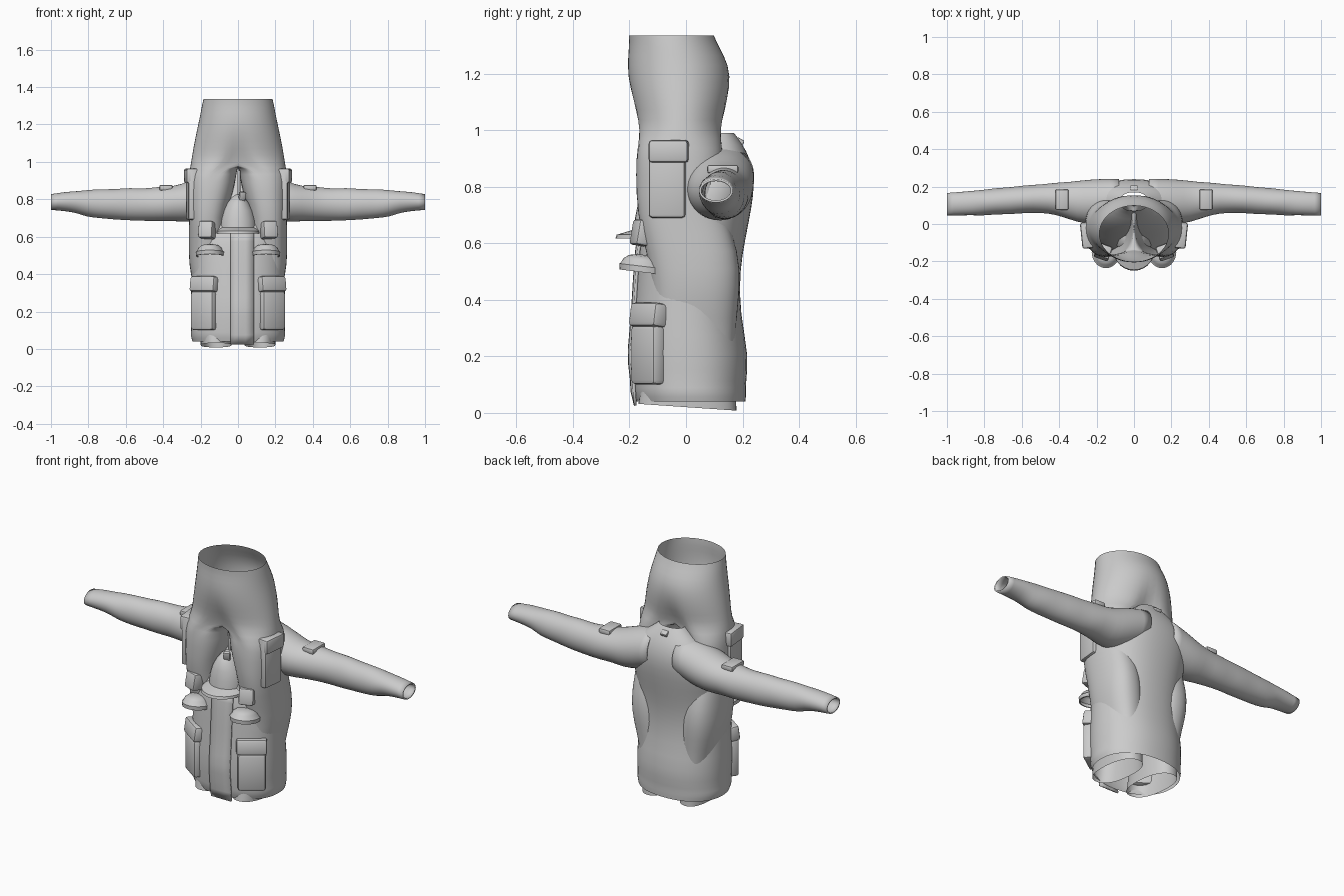
import bpy
import bmesh
from math import sin, cos, pi, radians
from mathutils import Matrix, Vector

default_cube = bpy.data.objects.get("Cube")
if default_cube:
    bpy.data.objects.remove(default_cube, do_unlink=True)

grey = bpy.data.materials.new("cloth grey")
grey.use_nodes = True
grey.diffuse_color = (0.6, 0.6, 0.6, 1)
grey.node_tree.nodes["Principled BSDF"].inputs["Base Color"].default_value = (0.6, 0.6, 0.6, 1)
grey.node_tree.nodes["Principled BSDF"].inputs["Roughness"].default_value = 0.8


def finish(name, bm, mirror=False, subdivide=0, thickness=0):
    """Turn a bmesh into a smooth shaded object with its modifiers."""
    bmesh.ops.remove_doubles(bm, verts=bm.verts, dist=0.0005)
    bmesh.ops.recalc_face_normals(bm, faces=bm.faces)
    mesh = bpy.data.meshes.new(name)
    bm.to_mesh(mesh)
    bm.free()
    mesh.materials.append(grey)
    obj = bpy.data.objects.new(name, mesh)
    bpy.context.collection.objects.link(obj)
    if mirror:
        mod = obj.modifiers.new("Mirror", "MIRROR")
        mod.use_clip = True
    if subdivide:
        mod = obj.modifiers.new("Subdivision", "SUBSURF")
        mod.levels = mod.render_levels = subdivide
    if thickness:
        mod = obj.modifiers.new("Solidify", "SOLIDIFY")
        mod.thickness = thickness
    bpy.ops.object.select_all(action="DESELECT")
    obj.select_set(True)
    bpy.context.view_layer.objects.active = obj
    bpy.ops.object.shade_smooth_by_angle(angle=radians(40))
    return obj


def bridge(bm, rings, closed=True):
    """Join neighbouring rows of vertices with quads."""
    for low, high in zip(rings, rings[1:]):
        count = len(low)
        for i in range(count if closed else count - 1):
            j = (i + 1) % count
            bm.faces.new((low[i], low[j], high[j], high[i]))


def loft(name, sections, cap=False, sides=28, **options):
    """Skin a list of rings, each a list of points from a section."""
    bm = bmesh.new()
    rings = [[bm.verts.new(p) for p in ring] for ring in sections]
    bridge(bm, rings)
    if cap:
        bm.faces.new(rings[-1])
    return finish(name, bm, **options)


def rounded(t, power):
    c, s = cos(t), sin(t)
    return (abs(c) ** power * (1 if c > 0 else -1), abs(s) ** power * (1 if s > 0 else -1))


def level_ring(z, half, front, back, x=0, power=1.0, sides=28):
    mid, depth = (front + back) / 2, (back - front) / 2
    points = [rounded(2 * pi * i / sides, power) for i in range(sides)]
    return [(x + half * c, mid + depth * s, z) for c, s in points]


def box(name, centre, size, turn=0, tilt=0, bevel=0.012, mirror=True):
    """A softened block, baked in place so that it can be mirrored."""
    bm = bmesh.new()
    bmesh.ops.create_cube(bm, size=1)
    place = (Matrix.Translation(Vector(centre)) @ Matrix.Rotation(radians(turn), 4, "Z")
             @ Matrix.Rotation(radians(tilt), 4, "X") @ Matrix.Diagonal((*size, 1)))
    bm.transform(place)
    bmesh.ops.bevel(bm, geom=bm.edges[:], offset=bevel, segments=2, affect="EDGES", profile=0.5)
    return finish(name, bm, mirror=mirror)


# Jacket body: height, half width, front, back
jacket = [
    (0.04, 0.245, -0.176, 0.212), (0.075, 0.256, -0.188, 0.214), (0.10, 0.25, -0.188, 0.212),
    (0.20, 0.256, -0.2, 0.225), (0.35, 0.25, -0.187, 0.192), (0.50, 0.248, -0.178, 0.19),
    (0.62, 0.25, -0.168, 0.212), (0.72, 0.255, -0.1, 0.232), (0.82, 0.245, -0.05, 0.246),
    (0.90, 0.2, 0.0, 0.228), (0.95, 0.12, 0.05, 0.2), (0.99, 0.075, 0.07, 0.17),
]
loft("jacket_body", [level_ring(*r, power=0.9) for r in jacket], subdivide=1)

# Sleeves: distance out, front, back, bottom, top
sleeve = [
    (0.08, 0.04, 0.242, 0.74, 0.945), (0.18, 0.0, 0.243, 0.69, 0.93), (0.27, 0.0, 0.236, 0.675, 0.895),
    (0.34, 0.022, 0.226, 0.685, 0.872), (0.42, 0.05, 0.222, 0.682, 0.868), (0.5, 0.06, 0.212, 0.685, 0.858),
    (0.58, 0.058, 0.208, 0.685, 0.862), (0.66, 0.052, 0.198, 0.692, 0.855), (0.74, 0.05, 0.192, 0.698, 0.855),
    (0.81, 0.045, 0.184, 0.705, 0.85), (0.86, 0.046, 0.178, 0.728, 0.845), (0.93, 0.045, 0.172, 0.737, 0.84),
    (1.0, 0.045, 0.167, 0.743, 0.828),
]


def sleeve_ring(x, front, back, low, high, sides=20):
    ring = []
    for i in range(sides):
        t = 2 * pi * i / sides
        crease = 1 + 0.025 * sin(3 * t + 37 * x) * (0.3 < x < 0.9)
        ring.append((x, (front + back) / 2 + crease * (back - front) / 2 * cos(t),
                     (low + high) / 2 + crease * (high - low) / 2 * sin(t)))
    return ring


loft("sleeves", [sleeve_ring(*r) for r in sleeve], mirror=True, subdivide=1, thickness=0.008)
box("sleeve_pocket", (0.385, 0.13, 0.862), (0.07, 0.11, 0.03), bevel=0.008)
box("collar_loop", (0, 0.19, 0.96), (0.04, 0.03, 0.02), tilt=-30, bevel=0.005, mirror=False)


# Front placket following the jacket front
def front_at(x, z):
    for low, high in zip(jacket, jacket[1:]):
        if low[0] <= z <= high[0]:
            k = (z - low[0]) / (high[0] - low[0])
            half, front, back = [a + k * (b - a) for a, b in zip(low[1:], high[1:])]
            mid = (front + back) / 2
            return mid + (front - mid) * (1 - abs(x / half) ** 2.2) ** 0.45
    return jacket[0][2]


bm = bmesh.new()
rows = []
for i in range(13):
    z = 0.025 + i * 0.05
    rows.append([bm.verts.new((x, front_at(x, z) - 0.008, z)) for x in (-0.04, 0, 0.04, 0.085)])
bridge(bm, rows, closed=False)
finish("front_placket", bm, thickness=0.01)

# Trousers: one half, mirrored. Hips: height, half width, front, back, centre dent
hips = [
    (1.335, 0.187, -0.204, 0.1, 0), (1.3, 0.195, -0.202, 0.115, 0), (1.23, 0.208, -0.21, 0.155, 0),
    (1.15, 0.226, -0.205, 0.162, 0.03), (1.07, 0.242, -0.19, 0.152, 0.14), (1.0, 0.253, -0.181, 0.138, 0.35),
]
# Legs: height, inner, outer, front, back
legs = [
    (0.94, 0.008, 0.262, -0.178, 0.135), (0.85, 0.02, 0.265, -0.178, 0.13), (0.70, 0.072, 0.262, -0.175, 0.14),
    (0.57, 0.06, 0.264, -0.14, 0.188), (0.45, 0.05, 0.264, -0.12, 0.193), (0.34, 0.04, 0.24, -0.12, 0.18),
    (0.20, 0.04, 0.21, -0.14, 0.172), (0.02, 0.035, 0.2, -0.17, 0.18),
]
HALF = 12
outer = [-pi / 2 + pi * i / HALF for i in range(HALF + 1)]
inner = [pi / 2 + pi * i / HALF for i in range(1, HALF)]


def hip_point(t, z, half, front, back, dent):
    x = max(0, half * cos(t)) if abs(cos(t)) > 0.001 else 0
    pull = 1 - dent * max(0, 1 - 2.5 * x / half) ** 2
    return (x, (front + back) / 2 + (back - front) / 2 * sin(t) * pull, z)


bm = bmesh.new()
upper = [[bm.verts.new(hip_point(t, *r)) for t in outer] for r in hips]
bridge(bm, upper, closed=False)
saddle = [bm.verts.new((0, hip_point(pi - t, *hips[-1])[1] * 0.95, 0.975 + 0.02 * abs(sin(t))))
          for t in inner]
for v, t in zip(saddle, inner):
    v.co.y = sin(t) * 0.104 - 0.02
lower = [upper[-1] + saddle]
for z, x0, x1, front, back in legs:
    ring = []
    for t in outer + inner:
        c, s = rounded(t, 0.85)
        slope = -0.012 * s if z < 0.1 else 0
        ring.append(bm.verts.new(((x0 + x1) / 2 + (x1 - x0) / 2 * c,
                                  (front + back) / 2 + (back - front) / 2 * s, z + slope)))
    lower.append(ring)
bridge(bm, lower)
finish("trousers", bm, mirror=True, subdivide=1)
box("trouser_side_pocket", (0.245, -0.065, 0.825), (0.055, 0.13, 0.27), turn=-6)
box("trouser_pocket_flap", (0.25, -0.06, 0.925), (0.065, 0.14, 0.08), turn=-6)

# Jacket pockets with flaps, wrapped round the front corners
box("jacket_pocket", (0.18, -0.133, 0.205), (0.145, 0.06, 0.21), turn=35, bevel=0.016)
box("jacket_pocket_flap", (0.177, -0.13, 0.345), (0.16, 0.068, 0.085), turn=35, tilt=-8, bevel=0.014)
box("chest_strap", (0.165, -0.15, 0.635), (0.08, 0.07, 0.09), turn=20, tilt=-10, bevel=0.01)


# Rounded chest flaps with a rim
def flap_ring(z, a, b):
    ring = level_ring(z, a, -0.15 - b, -0.15 + b, x=0.15)
    return [(x, y, h - 0.12 * (y + 0.15)) for x, y, h in ring]


flap = [(0.497, 0.068, 0.078), (0.497, 0.075, 0.085), (0.518, 0.076, 0.086), (0.522, 0.07, 0.08),
        (0.54, 0.062, 0.07), (0.553, 0.045, 0.05), (0.559, 0.015, 0.02)]
loft("chest_flap", [flap_ring(*r) for r in flap], cap=True, mirror=True)

# Brimmed cap resting between the legs
cap = [(0.618, 0.1, -0.235, 0.0), (0.616, 0.115, -0.25, 0.0), (0.63, 0.115, -0.245, 0.0),
       (0.648, 0.096, -0.185, 0.0), (0.69, 0.094, -0.18, 0.0), (0.74, 0.08, -0.17, 0.0),
       (0.78, 0.058, -0.155, -0.02), (0.81, 0.034, -0.13, -0.04), (0.825, 0.012, -0.1, -0.07)]
loft("cap", [level_ring(*r) for r in cap], cap=True)
box("cap_tab", (0.022, -0.13, 0.815), (0.035, 0.02, 0.05), turn=20, tilt=15, bevel=0.005, mirror=False)
box("zip_pull", (0.005, -0.08, 0.89), (0.016, 0.014, 0.13), bevel=0.004, mirror=False)
